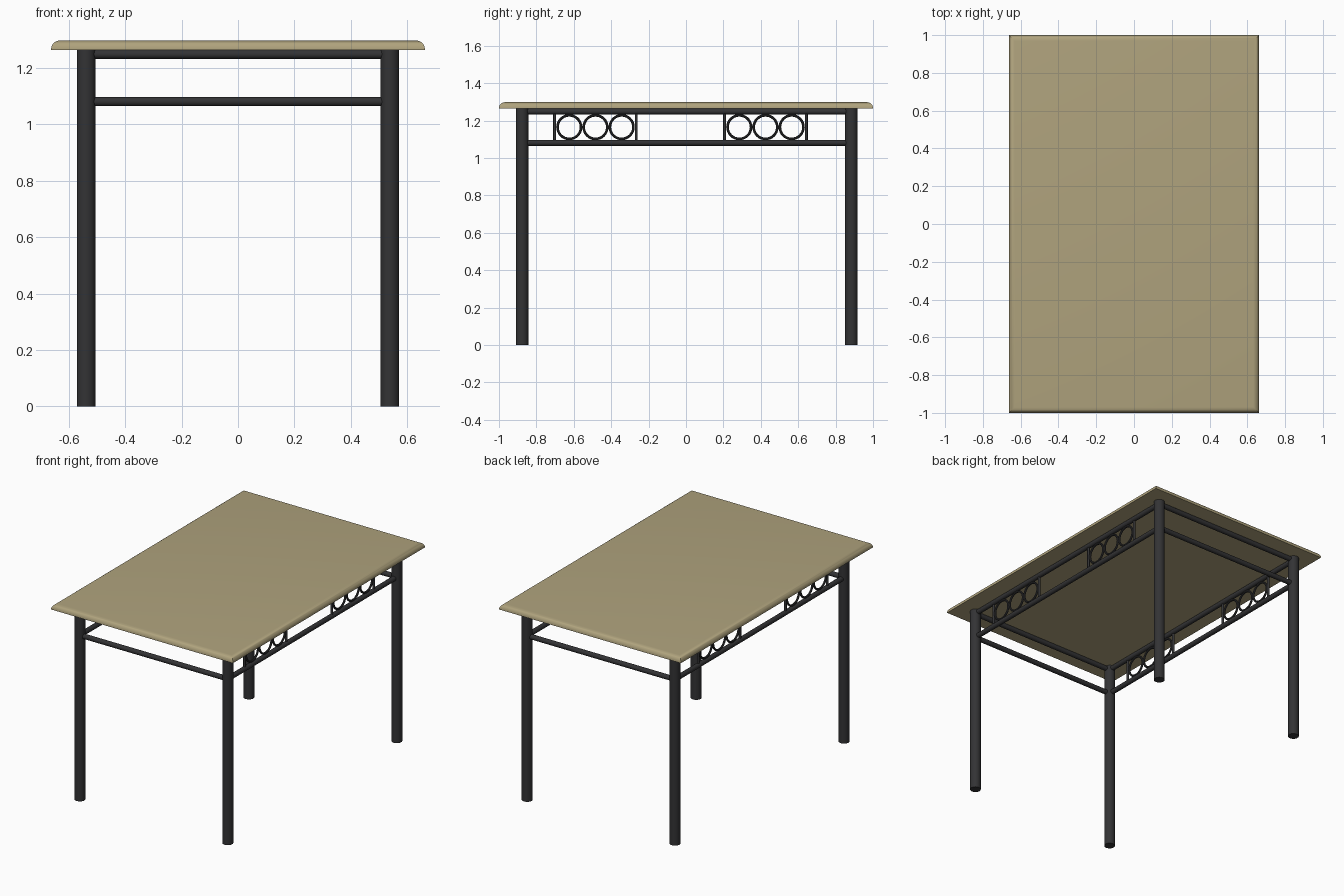
import bpy, bmesh, math
from mathutils import Vector

cube = bpy.data.objects.get("Cube")
if cube:
    bpy.data.objects.remove(cube, do_unlink=True)


def material(name, rgb, roughness):
    m = bpy.data.materials.new(name)
    m.use_nodes = True
    m.diffuse_color = (*rgb, 1)
    bsdf = m.node_tree.nodes["Principled BSDF"]
    bsdf.inputs["Base Color"].default_value = (*rgb, 1)
    bsdf.inputs["Roughness"].default_value = roughness
    return m


tan = material("tan_wood", (0.43, 0.365, 0.205), 0.5)
black = material("black_metal", (0.033, 0.033, 0.035), 0.5)


def finish(obj, name, mat):
    obj.name = obj.data.name = name
    obj.data.materials.append(mat)
    bpy.ops.object.select_all(action='DESELECT')
    obj.select_set(True)
    bpy.context.view_layer.objects.active = obj
    bpy.ops.object.shade_smooth_by_angle(angle=math.radians(35))
    return obj


def tube(name, start, end, radius, sides=24):
    """Round bar between two points."""
    a, b = Vector(start), Vector(end)
    bpy.ops.mesh.primitive_cylinder_add(
        vertices=sides, radius=radius, depth=(b - a).length, location=(a + b) / 2,
        rotation=(b - a).to_track_quat('Z', 'Y').to_euler())
    return finish(bpy.context.object, name, black)


def ring(name, center, major, minor):
    """Ring standing upright in the side frame."""
    bpy.ops.mesh.primitive_torus_add(
        major_segments=32, minor_segments=10, major_radius=major, minor_radius=minor,
        location=center, rotation=(0, math.pi / 2, 0))
    return finish(bpy.context.object, name, black)


# Overall layout
TOP_Z, UNDER_Z = 1.298, 1.264
LEG_X, LEG_R, RAIL_R = 0.539, 0.033, 0.016
LEG_Y = {"front": -0.876, "back": 0.884}
RAIL_Z = {"upper": 1.249, "lower": 1.081}
SIDES = {"left": 1, "right": -1}

# Tabletop: slab with its upper edges rounded over
bm = bmesh.new()
bmesh.ops.create_cube(bm, size=1)
bmesh.ops.scale(bm, vec=(1.326, 2, TOP_Z - UNDER_Z), verts=bm.verts)
bmesh.ops.translate(bm, vec=(0, 0, (TOP_Z + UNDER_Z) / 2), verts=bm.verts)
rim = [e for e in bm.edges if all(v.co.z > TOP_Z - 0.01 for v in e.verts)]
bmesh.ops.bevel(bm, geom=rim, offset=0.031, segments=6, profile=0.5, affect='EDGES')
mesh = bpy.data.meshes.new("tabletop")
bm.to_mesh(mesh)
bm.free()
top = bpy.data.objects.new("tabletop", mesh)
bpy.context.collection.objects.link(top)
finish(top, "tabletop", tan)

# Legs
for end, y in LEG_Y.items():
    for side, s in SIDES.items():
        tube(f"{end}_{side}_leg", (s * LEG_X, y, 0), (s * LEG_X, y, UNDER_Z), LEG_R, 32)

# Rails round the frame
for level, z in RAIL_Z.items():
    for end, y in LEG_Y.items():
        tube(f"{end}_{level}_rail", (-LEG_X, y, z), (LEG_X, y, z), RAIL_R)
    for side, s in SIDES.items():
        x = s * LEG_X
        tube(f"{side}_{level}_rail", (x, LEG_Y["front"], z), (x, LEG_Y["back"], z), RAIL_R)

# Ring ornaments: three rings between two uprights, twice on each long side
MID_Z = sum(RAIL_Z.values()) / 2
for side, s in SIDES.items():
    x = s * LEG_X
    for end, mid in (("front", -0.484), ("back", 0.425)):
        for i in (-1, 1):
            y = mid + i * 0.218
            tube(f"{end}_{side}_upright", (x, y, RAIL_Z["lower"]), (x, y, RAIL_Z["upper"]), 0.008, 12)
        for i in (-1, 0, 1):
            ring(f"{end}_{side}_ring", (x, mid + i * 0.14, MID_Z), 0.063, 0.007)
